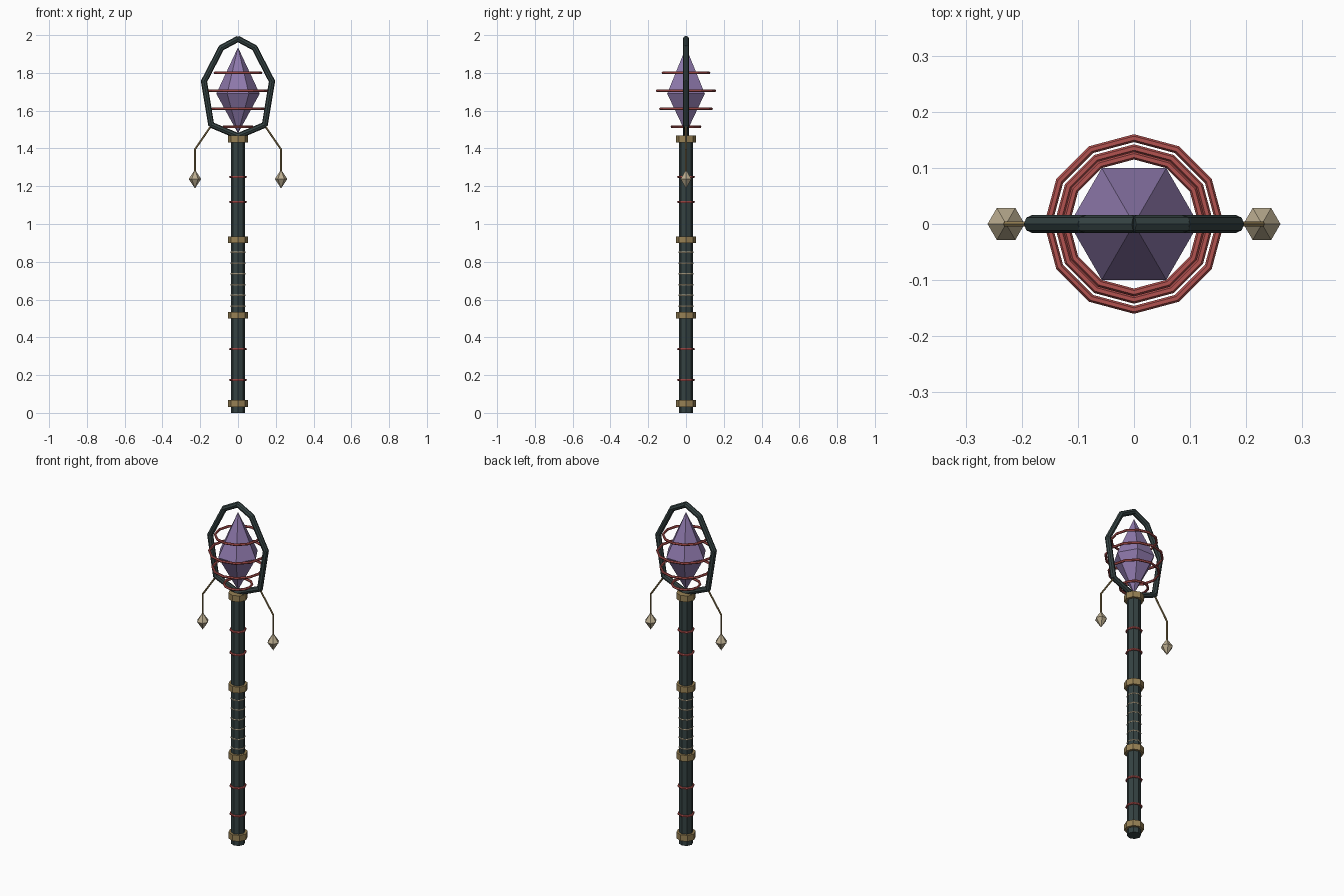
import bpy
import bmesh
from math import cos, sin, pi
from mathutils import Vector

old = bpy.data.objects.get("Cube")
if old:
    bpy.data.objects.remove(old, do_unlink=True)


def material(name, rgb):
    m = bpy.data.materials.new(name)
    m.use_nodes = True
    m.diffuse_color = (*rgb, 1)
    node = next(n for n in m.node_tree.nodes if n.type == 'BSDF_PRINCIPLED')
    node.inputs["Base Color"].default_value = (*rgb, 1)
    node.inputs["Roughness"].default_value = 0.7
    return m


DARK = material("dark teal", (0.035, 0.055, 0.055))
GOLD = material("aged brass", (0.31, 0.22, 0.09))
RED = material("red", (0.45, 0.085, 0.08))
PURPLE = material("purple crystal", (0.27, 0.19, 0.41))
BONE = material("bone", (0.5, 0.42, 0.28))


def finish(name, bm, mat):
    bmesh.ops.recalc_face_normals(bm, faces=bm.faces)
    mesh = bpy.data.meshes.new(name)
    bm.to_mesh(mesh)
    bm.free()
    mesh.materials.append(mat)
    ob = bpy.data.objects.new(name, mesh)
    bpy.context.collection.objects.link(ob)
    return ob


def lathe(name, profile, sides, mat, centre=(0, 0), closed=False):
    """Spin (radius, z) points around a vertical axis; radius 0 makes a tip."""
    bm = bmesh.new()
    rows = []
    for r, z in profile:
        count = sides if r else 1
        rows.append([bm.verts.new((centre[0] + r * cos(2 * pi * i / sides),
                                   centre[1] + r * sin(2 * pi * i / sides), z))
                     for i in range(count)])
    pairs = list(zip(rows, rows[1:]))
    if closed:
        pairs.append((rows[-1], rows[0]))
    for a, b in pairs:
        for i in range(sides):
            j = (i + 1) % sides
            quad = [a[i % len(a)], a[j % len(a)], b[j % len(b)], b[i % len(b)]]
            bm.faces.new(list(dict.fromkeys(quad)))
    return finish(name, bm, mat)


def ring(name, z, radius, thick, sides, mat):
    section = [(radius + thick * cos(pi * k / 3), z + thick * sin(pi * k / 3))
               for k in range(6)]
    return lathe(name, section, sides, mat, closed=True)


def rods(name, points, radius, sides, mat, overlap=0.0):
    """Straight rods joining consecutive points."""
    bm = bmesh.new()
    for a, b in zip(points, points[1:]):
        a, b = Vector(a), Vector(b)
        d = b - a
        made = bmesh.ops.create_cone(bm, cap_ends=True, segments=sides, radius1=radius,
                                     radius2=radius, depth=d.length + 2 * overlap)
        turn = d.to_track_quat('Z', 'Y').to_matrix().to_4x4()
        turn.translation = (a + b) / 2
        bmesh.ops.transform(bm, matrix=turn, verts=made["verts"])
    return finish(name, bm, mat)


# Shaft and brass collars
lathe("shaft", [(0, 0), (0.038, 0), (0.038, 1.46), (0, 1.46)], 8, DARK)
for n, z in enumerate((0.05, 0.517, 0.917, 1.45)):
    lo, hi = z - 0.018, z + 0.018
    lathe(f"collar_{n + 1}", [(0, lo), (0.052, lo), (0.052, hi), (0, hi)], 8, GOLD)

# Thin bands on the shaft
for n, z in enumerate((0.175, 0.338, 1.117, 1.25)):
    ring(f"shaft_band_{n + 1}", z, 0.041, 0.006, 8, RED)
for n in range(6):
    ring(f"grip_band_{n + 1}", 0.565 + 0.057 * n, 0.037, 0.004, 8, BONE)

# Crystal with floating hoops
lathe("crystal", [(0, 1.48), (0.115, 1.69), (0, 1.935)], 6, PURPLE)
for n, (z, r) in enumerate(((1.515, 0.075), (1.61, 0.135), (1.705, 0.153), (1.80, 0.122))):
    ring(f"hoop_{n + 1}", z, r, 0.007, 12, RED)

# Cage around the crystal
half = [(0, 1.465), (0.142, 1.525), (0.18, 1.755), (0.088, 1.933), (0, 1.98)]
outline = half + [(-x, z) for x, z in half[-2::-1]]
rods("cage_frame", [(x, 0, z) for x, z in outline], 0.016, 8, DARK, 0.004)

# Hanging charms on either side
for side, s in (("left", 1), ("right", -1)):
    rods(f"{side}_cord", [(s * 0.142, 0, 1.52), (s * 0.228, 0, 1.395),
                          (s * 0.228, 0, 1.27)], 0.005, 6, GOLD, 0.002)
    lathe(f"{side}_charm", [(0, 1.188), (0.033, 1.238), (0, 1.288)], 6, BONE,
          centre=(s * 0.228, 0))
